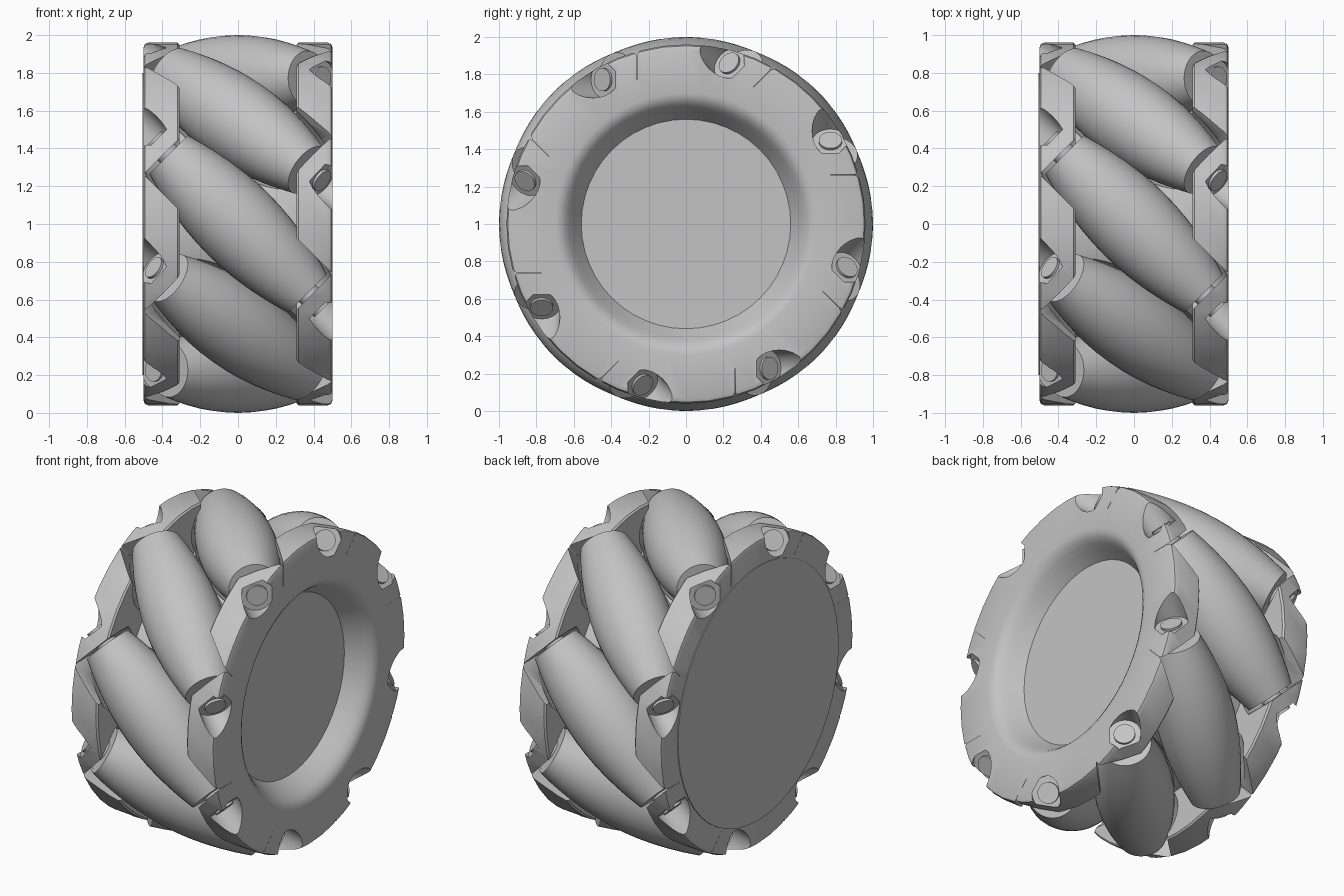
import bpy
import bmesh
import math
from mathutils import Matrix, Vector

if "Cube" in bpy.data.objects:
    bpy.data.objects.remove(bpy.data.objects["Cube"], do_unlink=True)

GREY = (0.55, 0.55, 0.55, 1)
grey = bpy.data.materials.new("plain grey")
grey.use_nodes = True
grey.diffuse_color = GREY
grey.node_tree.nodes["Principled BSDF"].inputs["Base Color"].default_value = GREY

COUNT = 8          # rollers round the wheel
AXIS_R = 0.772     # distance of roller axes from the wheel axis
HALF = 0.52        # half length of a roller


def finish(name, bm, matrix):
    bmesh.ops.recalc_face_normals(bm, faces=bm.faces)
    mesh = bpy.data.meshes.new(name)
    bm.to_mesh(mesh)
    bm.free()
    mesh.materials.append(grey)
    obj = bpy.data.objects.new(name, mesh)
    bpy.context.scene.collection.objects.link(obj)
    obj.matrix_world = matrix
    return obj


def lathe(name, profile, matrix, steps=32):
    """Turn an (x, radius) profile round the local x axis."""
    bm = bmesh.new()
    verts = [bm.verts.new((x, 0, r)) for x, r in profile]
    edges = [bm.edges.new(pair) for pair in zip(verts, verts[1:])]
    bmesh.ops.spin(bm, geom=verts + edges, cent=(0, 0, 0), axis=(1, 0, 0),
                   angle=math.tau, steps=steps, use_duplicate=False)
    bmesh.ops.remove_doubles(bm, verts=bm.verts, dist=1e-5)
    return finish(name, bm, matrix)


def rod(name, start, end, radius, matrix, steps=24):
    return lathe(name, [(start, 0), (start, radius), (end, radius), (end, 0)],
                 matrix, steps)


def block(name, size, centre, matrix):
    bm = bmesh.new()
    bmesh.ops.create_cube(bm, size=1)
    bmesh.ops.scale(bm, vec=size, verts=bm.verts)
    bmesh.ops.translate(bm, vec=centre, verts=bm.verts)
    return finish(name, bm, matrix)


def smooth(obj, degrees=35):
    bpy.ops.object.select_all(action="DESELECT")
    obj.select_set(True)
    bpy.context.view_layer.objects.active = obj
    bpy.ops.object.shade_smooth_by_angle(angle=math.radians(degrees))


def roller_frame(angle):
    """Local x runs along the tilted roller, local z points outward."""
    out = Vector((0, math.cos(angle), math.sin(angle)))
    along = Vector((1, -math.sin(angle), math.cos(angle))).normalized()
    side = out.cross(along)
    m = Matrix((along, side, out)).transposed().to_4x4()
    m.translation = out * AXIS_R + Vector((0, 0, 1))
    return m


def barrel(extra, half, segments=12):
    """Barrel profile whose crown follows the unit wheel rim."""
    points = [(-half, 0)]
    for i in range(segments + 1):
        s = half * (2 * i / segments - 1)
        points.append((s, 1 - math.hypot(AXIS_R, s * math.sqrt(0.5)) + extra))
    return points + [(half, 0)]


# Hub with two side plates, the right one dished
wheel = Matrix.Translation((0, 0, 1))
left_plate = [(-0.5, 0), (-0.5, 0.935), (-0.493, 0.953), (-0.475, 0.96),
              (-0.32, 0.96), (-0.31, 0.95), (-0.31, 0.67)]
right_plate = [(-x, r) for x, r in reversed(left_plate[1:])]
dish = [(0.5, 0.7), (0.495, 0.675), (0.48, 0.65), (0.455, 0.628),
        (0.42, 0.605), (0.35, 0.56), (0.35, 0)]
hub = lathe("hub", left_plate + right_plate + dish, wheel, 48)

# Round cover on the left-hand face
rod("cover_disc", -0.505, -0.49, 0.8, wheel, 48)

cutters = []
frames = [roller_frame(math.tau * k / COUNT) for k in range(COUNT)]
for n, frame in enumerate(frames, 1):
    # Roller and its shaft
    smooth(lathe(f"roller_{n}", barrel(0, HALF), frame, 36))
    smooth(rod(f"roller_shaft_{n}", -0.635, 0.635, 0.062, frame))
    # Clearance for the roller, open outward, and the two shaft pockets
    cutters += [
        lathe("roller_clearance", barrel(0.02, 0.54), frame),
        block("roller_slot", (1.08, 0.336, 0.4), (0, 0, 0.2), frame),
        rod("pocket_a", 0.62, 1.0, 0.098, frame),
        rod("pocket_b", -1.0, -0.62, 0.098, frame),
    ]

# Cut the hub, then drop the cutters
for cutter in cutters:
    cutter.hide_render = True
    cut = hub.modifiers.new("cut", "BOOLEAN")
    cut.operation = "DIFFERENCE"
    cut.solver = "EXACT"
    cut.object = cutter
    bpy.context.view_layer.objects.active = hub
    bpy.ops.object.modifier_apply(modifier=cut.name)
    bpy.data.objects.remove(cutter, do_unlink=True)
smooth(hub)
